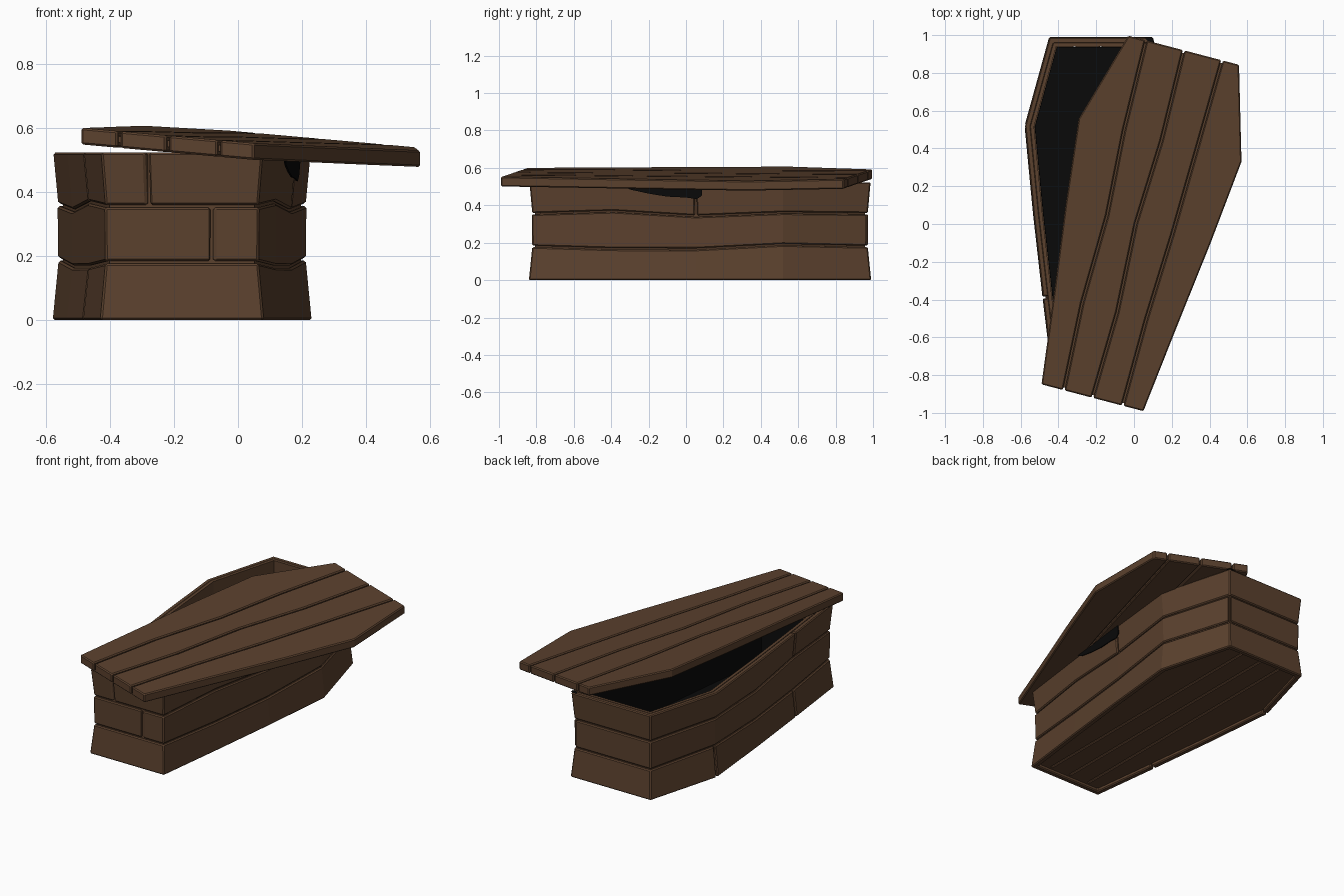
import bpy, bmesh, math
from mathutils import Vector

cube = bpy.data.objects.get("Cube")
if cube:
    bpy.data.objects.remove(cube)


def material(name, rgb):
    m = bpy.data.materials.new(name)
    m.use_nodes = True
    m.diffuse_color = (*rgb, 1)
    m.node_tree.nodes["Principled BSDF"].inputs["Base Color"].default_value = (*rgb, 1)
    return m


WOOD = material("brown_wood", (0.105, 0.053, 0.027))
BLACK = material("black_lining", (0.003, 0.003, 0.003))


def make_object(name, bm, mat, bevel=0.0):
    bmesh.ops.recalc_face_normals(bm, faces=bm.faces)
    mesh = bpy.data.meshes.new(name)
    bm.to_mesh(mesh)
    bm.free()
    mesh.materials.append(mat)
    obj = bpy.data.objects.new(name, mesh)
    bpy.context.collection.objects.link(obj)
    if bevel:
        mod = obj.modifiers.new("worn_edges", 'BEVEL')
        mod.width, mod.segments, mod.limit_method = bevel, 1, 'ANGLE'
        mod.angle_limit = math.radians(40)
    return obj


def sweep(name, sections, mat, closed=False, bevel=0.0):
    """Skin a list of equal cross-sections, capping the ends of open ones."""
    bm = bmesh.new()
    loops = [[bm.verts.new(p) for p in s] for s in sections]
    pairs = list(zip(loops, loops[1:]))
    if closed:
        pairs.append((loops[-1], loops[0]))
    else:
        bm.faces.new(loops[0])
        bm.faces.new(loops[-1])
    for a, b in pairs:
        for i in range(len(a)):
            j = (i + 1) % len(a)
            bm.faces.new((a[i], a[j], b[j], b[i]))
    return make_object(name, bm, mat, bevel)


# Box outline: half width, y, height of lower groove, height of upper groove
CX, TOP = -0.175, 0.523
SIDE = [(0.255, -0.84, 0.18, 0.355), (0.31, -0.39, 0.167, 0.368),
        (0.36, 0.05, 0.166, 0.342), (0.405, 0.52, 0.19, 0.36),
        (0.275, 0.99, 0.18, 0.355)]
OUTLINE = ([(CX + p[0], *p[1:]) for p in SIDE]
           + [(CX - p[0], *p[1:]) for p in reversed(SIDE)])
N = len(OUTLINE)


def inset(d):
    """Outline moved inward by d with mitred corners."""
    pts = [Vector(p[:2]) for p in OUTLINE]
    ring = []
    for i, p in enumerate(pts):
        e1 = (p - pts[i - 1]).normalized()
        e2 = (pts[(i + 1) % N] - p).normalized()
        n1, n2 = Vector((-e1.y, e1.x)), Vector((-e2.y, e2.x))
        ring.append(p + (n1 + n2) * (d / (1 + n1.dot(n2))))
    return ring


def along(values, u):
    i = math.floor(u)
    a, b = values[i % N], values[(i + 1) % N]
    return a + (b - a) * (u - i)


# Side planks: three rows, split at seams given as positions along the outline
LEVELS = [[0.0] * N, [p[2] for p in OUTLINE], [p[3] for p in OUTLINE], [TOP] * N]
ROWS = [("lower", 0.0, 0.018, [6, 8]),
        ("middle", 0.018, 0.016, [4, 9.7]),
        ("upper", 0.018, 0.003, [2, 8, 9.28])]
GAP = 0.004
for r, (label, low_in, high_in, seams) in enumerate(ROWS):
    low, high, inner = inset(low_in), inset(high_in), inset(0.034)
    for k, start in enumerate(seams):
        end = seams[k + 1] if k + 1 < len(seams) else seams[0] + N
        us = [start + 0.012]
        us += [u for u in range(math.floor(start) + 1, math.ceil(end))]
        us += [end - 0.012]
        sections = []
        for u in us:
            z0 = along(LEVELS[r], u) + (GAP if r else 0)
            z1 = along(LEVELS[r + 1], u) - (GAP if r < 2 else 0)
            ip = along(inner, u)
            sections.append([(*along(low, u), z0), (*along(high, u), z1),
                             (*ip, z1), (*ip, z0)])
        sweep(f"{label}_side_plank_{k + 1}", sections, WOOD, bevel=0.006)

# Continuous inner wall behind the planks
outer, inner = inset(0.032), inset(0.05)
sweep("inner_wall", [[(*a, 0.02), (*a, TOP), (*b, TOP), (*b, 0.02)]
                     for a, b in zip(outer, inner)], WOOD, closed=True)

# Dark lining over the floor and up the inside walls
bm = bmesh.new()
ring = inset(0.053)
base = [bm.verts.new((*p, 0.06)) for p in ring]
rim = [bm.verts.new((*p, 0.47 if p.x > CX else 0.36)) for p in ring]
bm.faces.new(base)
for i in range(N):
    j = (i + 1) % N
    bm.faces.new((base[i], base[j], rim[j], rim[i]))
lining = make_object("dark_lining", bm, BLACK)
lining.modifiers.new("cloth_thickness", 'SOLIDIFY').thickness = 0.004


def plank_panel(name, rows, place, top, bottom, gap, bevel):
    """Planks side by side; each row is y followed by the plank borders in x."""
    for k in range(1, len(rows[0]) - 1):
        sections = []
        for row in rows:
            x0 = row[k] + (gap if k > 1 else 0)
            x1 = row[k + 1] - (gap if k < len(row) - 2 else 0)
            sections.append([place(x0, row[0], top), place(x1, row[0], top),
                             place(x1, row[0], bottom), place(x0, row[0], bottom)])
        sweep(f"{name}_{k}", sections, WOOD, bevel=bevel)


# Recessed floor planks
def on_floor(x, y, z):
    return (CX + x, y, z)


floor_rows = []
for w, y, *_ in SIDE:
    w, y = w - 0.03, max(-0.81, min(0.96, y))
    floor_rows.append((y, -w, -0.14, 0.0, 0.14, w))
plank_panel("floor_plank", floor_rows, on_floor, 0.05, 0.02, 0.004, 0.005)

# Lid lying askew: turned about z and tilted to rest on the rim
TURN = math.atan2(0.483, 1.84)


def on_lid(x, y, depth):
    wx = 0.0215 + x * math.cos(TURN) + y * math.sin(TURN)
    wy = -x * math.sin(TURN) + y * math.cos(TURN)
    return (wx, wy, 0.573 - 0.085 * wx + 0.0166 * wy - depth)


LID = [(-0.951, -0.279, -0.157, 0.0, 0.165, 0.279),
       (-0.48, -0.336, -0.18, 0.012, 0.17, 0.336),
       (0.0, -0.397, -0.17, -0.012, 0.19, 0.397),
       (0.458, -0.446, -0.198, 0.008, 0.2, 0.446),
       (0.951, -0.303, -0.206, 0.0, 0.21, 0.303)]
plank_panel("lid_plank", LID, on_lid, 0.0, 0.052, 0.005, 0.006)
core = [(r[0] * 0.985, r[1] + 0.015, r[-1] - 0.015) for r in LID]
plank_panel("lid_core", core, on_lid, 0.016, 0.036, 0, 0)

# Cloth scrap showing under the lid on the left wall
bm = bmesh.new()
SCRAP = [(-0.33, 0.503), (-0.3, 0.485), (-0.2, 0.463), (-0.1, 0.447), (0.0, 0.442),
         (0.06, 0.434), (0.085, 0.452), (0.085, 0.503)]
wall = inset(0.003)
bm.faces.new([bm.verts.new((
    along(wall, 1 + (y + 0.39) / 0.44).x - 0.015 * (TOP - z) / 0.17 + 0.006, y, z))
    for y, z in SCRAP])
scrap = make_object("cloth_scrap", bm, BLACK)
scrap.modifiers.new("cloth_thickness", 'SOLIDIFY').thickness = 0.006

# Small cloth corner lying on the back rim
bm = bmesh.new()
for p in ((0.055, 0.988), (0.098, 0.988), (0.105, 0.96), (0.075, 0.965)):
    bm.verts.new((*p, TOP + 0.004))
bm.faces.new(bm.verts)
make_object("cloth_corner", bm, BLACK)
